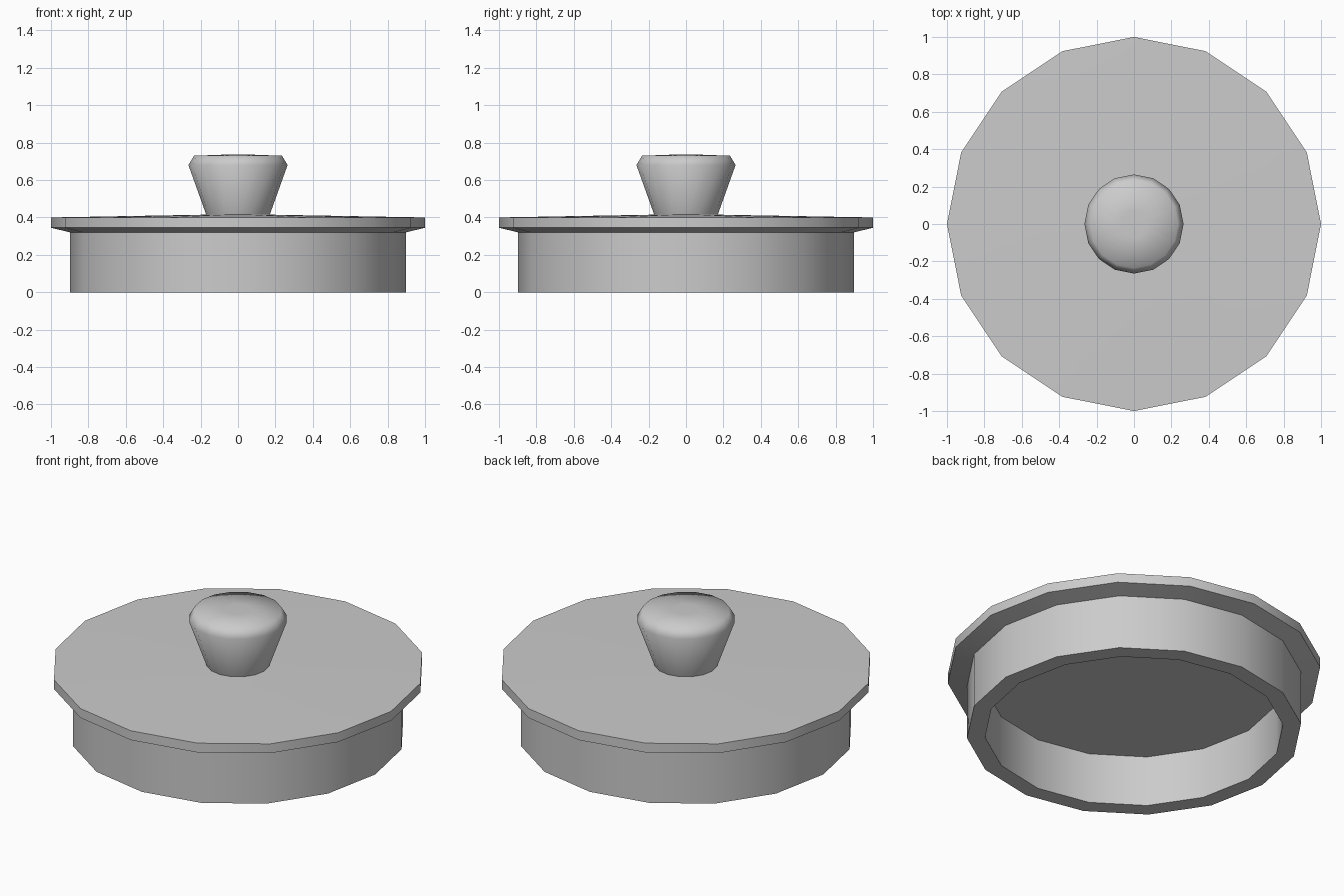
import bpy, bmesh, math

if "Cube" in bpy.data.objects:
    bpy.data.objects.remove(bpy.data.objects["Cube"])

SIDES = 16


def lathe(name, profile, angle):
    """Revolve an (r, z) profile about z; r = 0 becomes a pole."""
    bm = bmesh.new()
    rings = []
    for r, z in profile:
        if r == 0:
            rings.append([bm.verts.new((0, 0, z))] * SIDES)
        else:
            rings.append([bm.verts.new((r * math.cos(2 * math.pi * i / SIDES),
                                        r * math.sin(2 * math.pi * i / SIDES), z))
                          for i in range(SIDES)])
    for a, b in zip(rings, rings[1:]):
        for i in range(SIDES):
            j = (i + 1) % SIDES
            quad = list(dict.fromkeys((a[i], a[j], b[j], b[i])))
            bm.faces.new(quad)
    bmesh.ops.recalc_face_normals(bm, faces=bm.faces)
    mesh = bpy.data.meshes.new(name)
    bm.to_mesh(mesh)
    bm.free()
    obj = bpy.data.objects.new(name, mesh)
    bpy.context.collection.objects.link(obj)
    bpy.ops.object.select_all(action='DESELECT')
    bpy.context.view_layer.objects.active = obj
    obj.select_set(True)
    bpy.ops.object.shade_smooth_by_angle(angle=math.radians(angle))
    return obj


# Lid: hollow collar below, overhanging rim, barely domed top
lathe("lid", [(0, 0.30), (0.80, 0.30), (0.80, 0.0), (0.897, 0.0), (0.897, 0.32),
              (1.0, 0.345), (1.0, 0.40), (0.17, 0.415), (0, 0.415)], 30)

# Knob: flared stem with bevelled, slightly crowned top
lathe("knob", [(0, 0.40), (0.165, 0.40), (0.17, 0.415), (0.265, 0.68),
               (0.235, 0.73), (0.07, 0.736), (0, 0.736)], 80)
